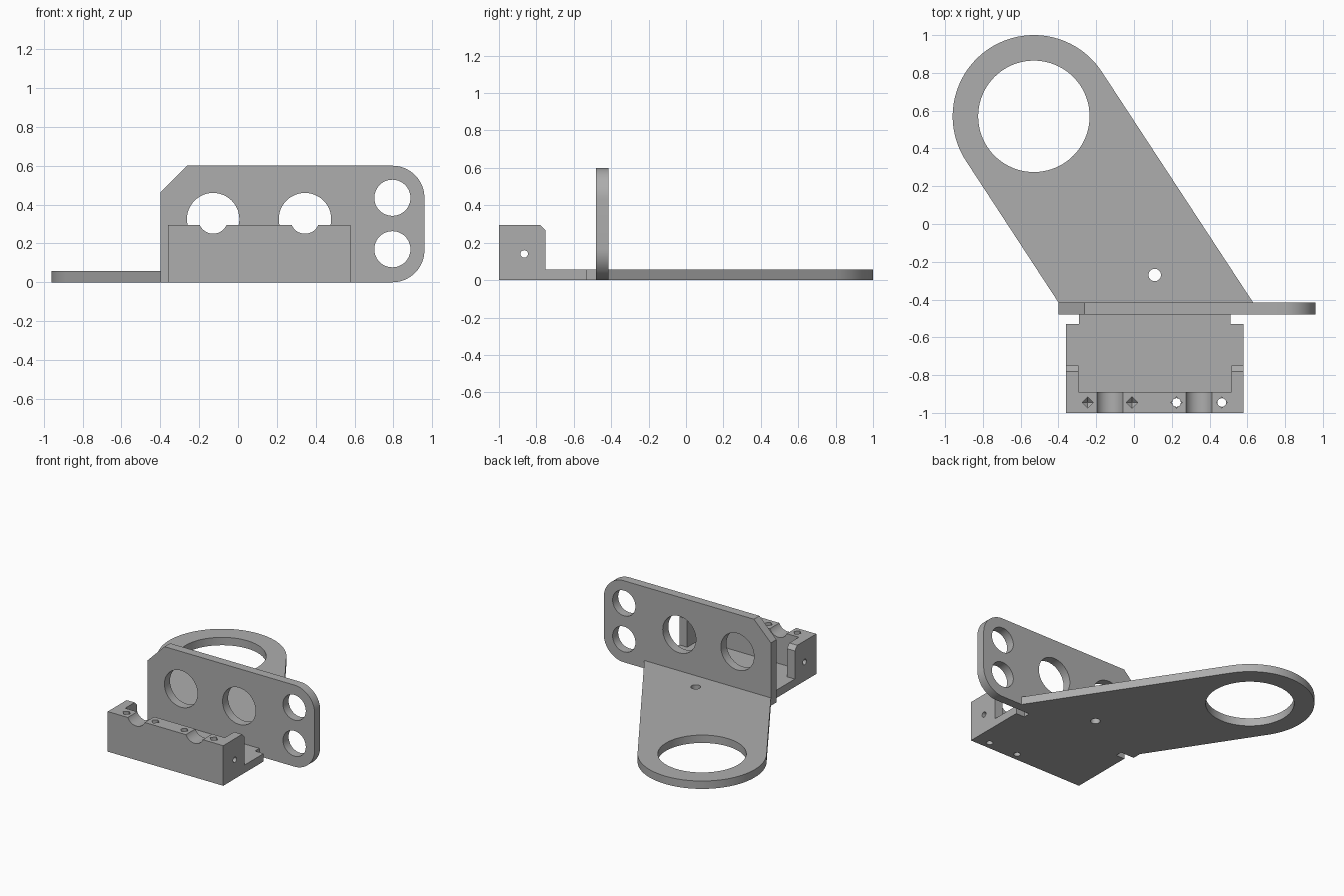
import bpy, bmesh, math

if "Cube" in bpy.data.objects:
    bpy.data.objects.remove(bpy.data.objects["Cube"])

GREY = (0.42, 0.42, 0.42, 1)
metal = bpy.data.materials.new("plain grey")
metal.use_nodes = True
metal.diffuse_color = GREY
metal.node_tree.nodes["Principled BSDF"].inputs["Base Color"].default_value = GREY

# How a 2D profile point and a height map to space for each extrusion axis
PLACE = {
    "x": lambda u, v, h: (h, u, v),
    "y": lambda u, v, h: (u, h, v),
    "z": lambda u, v, h: (u, v, h),
}


def arc(u, v, r, start=0, end=360, n=64):
    count = n if end - start == 360 else n + 1
    angles = [math.radians(start + (end - start) * i / n) for i in range(count)]
    return [(u + r * math.cos(a), v + r * math.sin(a)) for a in angles]


def rect(u0, u1, v0, v1):
    return [(u0, v0), (u1, v0), (u1, v1), (u0, v1)]


def prism(name, profile, axis, low, high, apex=None):
    """Extrude a profile; an apex replaces the low end by a point."""
    place = PLACE[axis]
    bm = bmesh.new()
    top = [bm.verts.new(place(u, v, high)) for u, v in profile]
    bottom = [bm.verts.new(place(u, v, low)) for u, v in profile]
    n = len(profile)
    bm.faces.new(top)
    for i in range(n):
        j = (i + 1) % n
        bm.faces.new((top[i], top[j], bottom[j], bottom[i]))
    if apex:
        tip = bm.verts.new(place(*apex))
        for i in range(n):
            bm.faces.new((bottom[i], bottom[(i + 1) % n], tip))
    else:
        bm.faces.new(bottom[::-1])
    bmesh.ops.recalc_face_normals(bm, faces=bm.faces)
    mesh = bpy.data.meshes.new(name)
    bm.to_mesh(mesh)
    bm.free()
    mesh.materials.append(metal)
    obj = bpy.data.objects.new(name, mesh)
    bpy.context.collection.objects.link(obj)
    return obj


def select(obj):
    bpy.ops.object.select_all(action="DESELECT")
    obj.select_set(True)
    bpy.context.view_layer.objects.active = obj


def cut(obj, cutters):
    select(obj)
    for cutter in cutters:
        cutter.hide_render = True
        mod = obj.modifiers.new("cut", "BOOLEAN")
        mod.operation = "DIFFERENCE"
        mod.solver = "EXACT"
        mod.object = cutter
        bpy.ops.object.modifier_apply(modifier=mod.name)
        bpy.data.objects.remove(cutter)


def drill(u, v, r, axis, low, high, n=48):
    return prism("cutter", arc(u, v, r, n=n), axis, low, high)


THICK = 0.058
WALL_FRONT, WALL_BACK = -0.48, -0.415
BLOCK_BACK, BLOCK_TOP = -0.89, 0.295
LEFT, RIGHT = -0.36, 0.58

# Slanted arm ending in a ring
ring = (-0.53, 0.57)
outline = [(-0.40, WALL_BACK), (0.63, WALL_BACK)] + arc(*ring, 0.43, 33.3, 213.3)
arm = prism("ring_arm", outline, "z", 0, THICK)
cut(arm, [drill(*ring, 0.295, "z", -1, 1, 80),
          drill(0.11, -0.27, 0.033, "z", -1, 1, 24)])

# Upright wall with rounded right corners, one chamfer and four holes
outline = ([(-0.40, 0)] + arc(0.795, 0.165, 0.165, -90, 0, 16)
           + arc(0.795, 0.435, 0.165, 0, 90, 16) + [(-0.262, 0.60), (-0.40, 0.462)])
wall = prism("upright_wall", outline, "y", WALL_FRONT, WALL_BACK)
holes = [(-0.128, 0.325, 0.135), (0.345, 0.325, 0.135),
         (0.795, 0.435, 0.093), (0.795, 0.17, 0.093)]
cut(wall, [drill(x, z, r, "y", -1, 1) for x, z, r in holes])

# Floor plate with a narrower neck meeting the wall
neck = [(RIGHT, -0.53), (0.51, -0.53), (0.51, WALL_FRONT),
        (-0.29, WALL_FRONT), (-0.29, -0.53), (LEFT, -0.53)]
floor = prism("floor_plate", [(LEFT, BLOCK_BACK), (RIGHT, BLOCK_BACK)] + neck,
              "z", 0, THICK)

# Front block with two cradles, two blind pits and two through holes
block = prism("front_block", rect(LEFT, RIGHT, -1, BLOCK_BACK), "z", 0, BLOCK_TOP)
cutters = [drill(x, 0.325, 0.075, "y", -1.2, -0.8) for x in (-0.128, 0.345)]
for x in (-0.245, -0.01):
    cutters.append(prism("cutter", arc(x, -0.945, 0.03, n=4), "z",
                         0.12, 0.4, apex=(x, -0.945, 0.09)))
for x in (0.225, 0.465):
    cutters.append(drill(x, -0.945, 0.03, "z", 0.12, 0.4, 4))
    cutters.append(drill(x, -0.945, 0.023, "z", -0.1, 0.35, 16))
cut(block, cutters)

# Side cheeks with a chamfered top corner and a cross hole
cheeks = []
for name, x in (("right_cheek", LEFT), ("left_cheek", RIGHT - 0.065)):
    side = [(BLOCK_BACK, THICK), (-0.75, THICK), (-0.75, BLOCK_TOP - 0.03),
            (-0.78, BLOCK_TOP), (BLOCK_BACK, BLOCK_TOP)]
    cheek = prism(name, side, "x", x, x + 0.065)
    cut(cheek, [drill(-0.865, 0.14, 0.02, "x", -1, 1, 20)])
    cheeks.append(cheek)

for obj in [arm, wall, floor, block] + cheeks:
    select(obj)
    bpy.ops.object.shade_smooth_by_angle(angle=math.radians(30))
